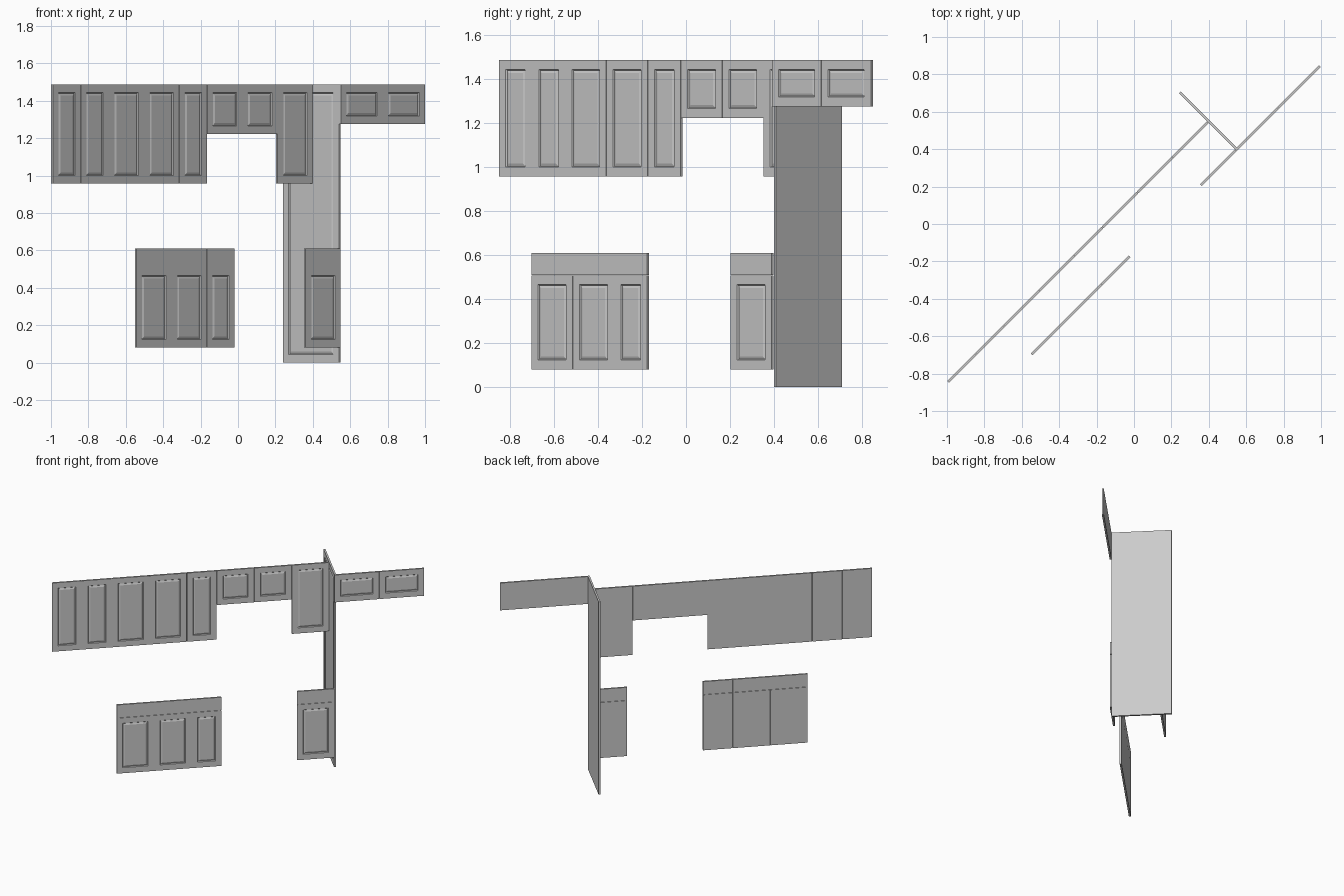
import bpy, bmesh
from mathutils import Vector

if "Cube" in bpy.data.objects:
    bpy.data.objects.remove(bpy.data.objects["Cube"])

IN = 2.603 / 147                      # one cabinet inch in model units
U = Vector((1, 1, 0)).normalized()    # along the wall
N = Vector((1, -1, 0)).normalized()   # out of the wall
Z = Vector((0, 0, 1))
T = 0.75 * IN                         # board thickness
GAP = 0.001
U0 = -1.3015                          # left end of the wall run
N_UPPER, N_BASE = -0.1125, 0.0995     # back planes of the two door rows


def board(name, origin, along, out, w, h, panelled=True):
    """Board standing on origin; optional routed frame on its outward face."""
    # (inset, depth) rings from the back, over the front, into the panel
    rings = [(0, 0), (0, T)]
    if panelled:
        m = 2.4 * IN
        rings += [(m, T), (m + 0.004, T - 0.006), (m + 0.016, T - 0.002)]
    bm = bmesh.new()
    loops = []
    for inset, d in rings:
        a, b = GAP + inset, GAP + inset
        pts = [(a, b), (w - a, b), (w - a, h - b), (a, h - b)]
        loops.append([bm.verts.new(origin + along * p + Z * q + out * d) for p, q in pts])
    for lo, hi in zip(loops, loops[1:]):
        for i in range(4):
            j = (i + 1) % 4
            bm.faces.new((lo[i], lo[j], hi[j], hi[i]))
    bm.faces.new(loops[0][::-1])
    bm.faces.new(loops[-1])
    bmesh.ops.recalc_face_normals(bm, faces=bm.faces[:])
    me = bpy.data.meshes.new(name)
    bm.to_mesh(me)
    bm.free()
    bpy.context.collection.objects.link(bpy.data.objects.new(name, me))


def row(name, u, n, fronts, panelled=True):
    """Row of fronts given as (width, bottom, top) in inches."""
    for i, (w, lo, hi) in enumerate(fronts):
        board(f"{name}_{i + 1}", U * u + N * n + Z * lo * IN, U, N,
              w * IN, (hi - lo) * IN, panelled)
        u += w * IN


# wall cabinet doors
row("wall_door", U0, N_UPPER,
    [(12, 54, 84), (12, 54, 84), (15, 54, 84), (15, 54, 84), (12, 54, 84),
     (15, 69, 84), (15, 69, 84), (15, 54, 84)])

# short doors over the refrigerator space
u_panel = U0 + 111 * IN
row("fridge_top_door", u_panel, N_BASE, [(18, 72, 84)] * 2)

# base cabinet doors and flat drawer fronts
u_base = -0.881
row("base_door", u_base, N_BASE, [(w, 4.5, 28.75) for w in (15, 15, 12)])
row("drawer_front", u_base, N_BASE, [(30, 28.75, 34.5), (12, 28.75, 34.5)], False)
row("right_base_door", u_panel - 15 * IN, N_BASE, [(15, 4.5, 28.75)])
row("right_drawer_front", u_panel - 15 * IN, N_BASE, [(15, 28.75, 34.5)], False)

# tall end panel, framed side facing the cabinets
board("tall_end_panel", U * (u_panel + T) + N * (N_BASE - 24 * IN) - Z * GAP,
      N, -U, 24 * IN, 84 * IN + GAP)
